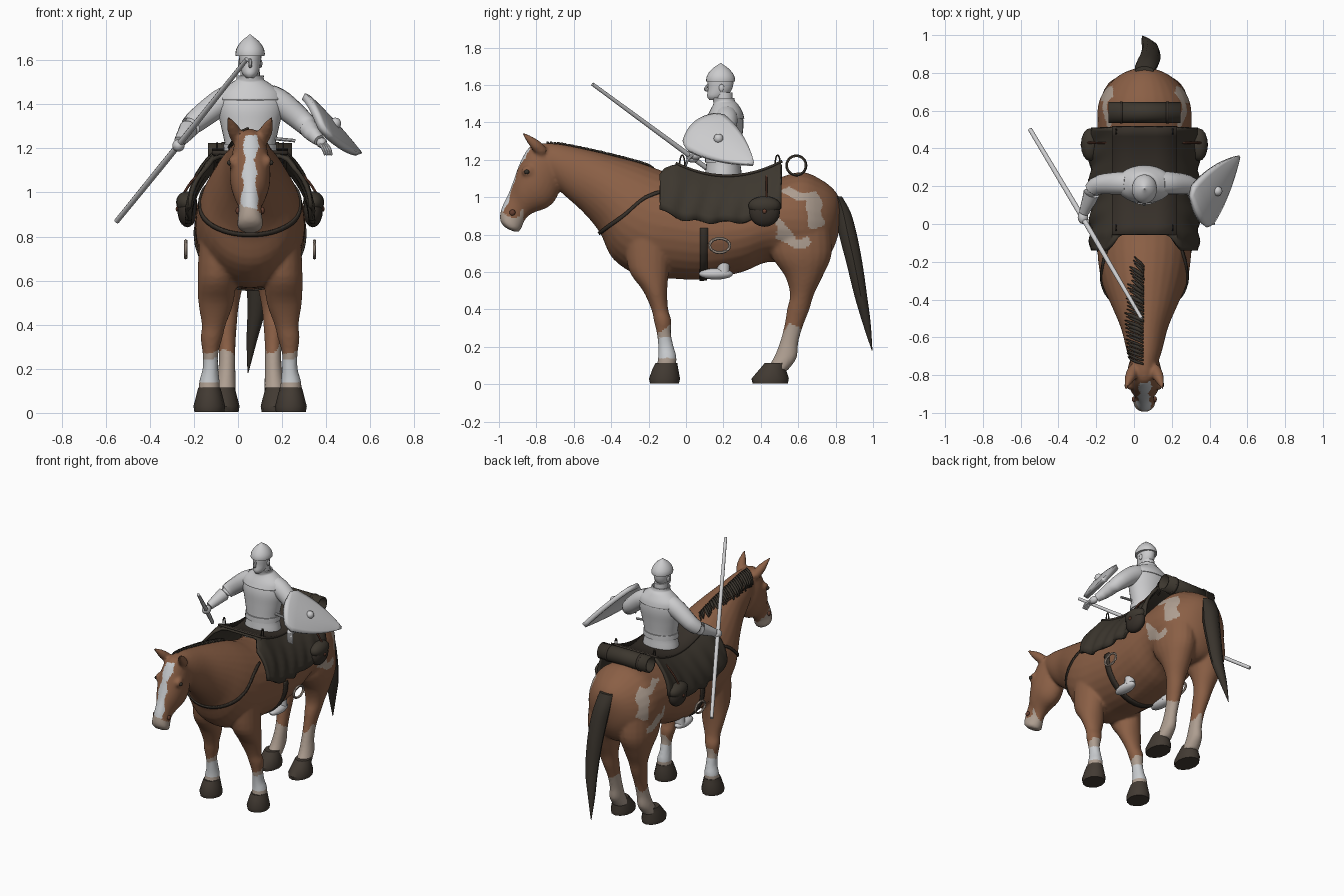
import bpy, bmesh, math, random
from mathutils import Vector as V
from mathutils.bvhtree import BVHTree

random.seed(4)
cube = bpy.data.objects.get("Cube")
if cube:
    bpy.data.objects.remove(cube)
CX = 0.055  # mid plane of horse and rider
SIDES = (("right", -1), ("left", 1))
made = []


def material(name, *rgb):
    m = bpy.data.materials.new(name)
    m.use_nodes = True
    m.diffuse_color = (*rgb, 1)
    m.node_tree.nodes["Principled BSDF"].inputs["Base Color"].default_value = (*rgb, 1)
    return m


BROWN = material("chestnut coat", .256, .115, .06)
CREAM = material("cream patches", .42, .34, .28)
WHITE = material("white markings", .58, .6, .62)
CLOTH = material("dark saddle cloth", .046, .038, .028)
LEATHER = material("dark leather", .038, .03, .023)
HOOF = material("hoof horn", .055, .043, .033)
HAIR = material("dark hair", .04, .033, .025)
GREY = material("pale grey", .6, .6, .61)
RED = material("red brown leather", .13, .05, .03)


def obj(name, bm, mat, thick=0):
    bmesh.ops.recalc_face_normals(bm, faces=bm.faces)
    me = bpy.data.meshes.new(name)
    bm.to_mesh(me)
    bm.free()
    me.materials.append(mat)
    o = bpy.data.objects.new(name, me)
    bpy.context.collection.objects.link(o)
    if thick:
        s = o.modifiers.new("thickness", "SOLIDIFY")
        s.thickness, s.offset = thick, 0
    made.append(o)
    return o


def smooth_rows(rows, sub=4):
    """Catmull-Rom interpolation of equal-length tuples."""
    out = []
    for i in range(len(rows) - 1):
        a, b, c, d = (rows[min(max(i + k, 0), len(rows) - 1)] for k in (-1, 0, 1, 2))
        for t in (j / sub for j in range(sub)):
            out.append([q + .5 * t * (r - p + t * (2*p - 5*q + 4*r - s + t * (3*(q - r) + s - p)))
                        for p, q, r, s in zip(a, b, c, d)])
    return out + [list(rows[-1])]


def grid(name, rows, mat, closed=False, caps=False, thick=0):
    bm = bmesh.new()
    vs = [[bm.verts.new(p) for p in r] for r in rows]
    n = len(vs[0])
    for a, b in zip(vs, vs[1:]):
        for i in range(n if closed else n - 1):
            j = (i + 1) % n
            bm.faces.new((a[i], a[j], b[j], b[i]))
    if caps:
        bm.faces.new(vs[0])
        bm.faces.new(vs[-1])
    return obj(name, bm, mat, thick)


def ellipse(c, u, v, n):
    return [c + u * math.cos(k * math.tau / n) + v * math.sin(k * math.tau / n) for k in range(n)]


def profile(name, secs, mat, n=28):
    """Loft through sections (top y, top z, bottom y, bottom z, half width)."""
    return grid(name, [ellipse(V((CX, (a + c) / 2, (b + d) / 2)), V((w, 0, 0)),
                               V((0, (a - c) / 2, (b - d) / 2)), n)
                       for a, b, c, d, w in smooth_rows(secs)], mat, True, True)


def column(name, secs, mat, n=20, side=1, sub=4, caps=True, thick=0):
    """Loft through level rings (x offset, y, z, x radius, y radius)."""
    return grid(name, [ellipse(V((CX + side * x, y, z)), V((a, 0, 0)), V((0, b, 0)), n)
                       for x, y, z, a, b in smooth_rows(secs, sub)], mat, True, caps, thick)


def tube(name, pts, mat, n=14, sub=4):
    """Round limb through (x, y, z, radius)."""
    rows = smooth_rows(pts, sub)
    rings = []
    for i, r in enumerate(rows):
        d = V(rows[min(i + 1, len(rows) - 1)][:3]) - V(rows[max(i - 1, 0)][:3])
        u = d.cross(V((.3, 1, .2)) if abs(d.normalized().y) < .8 else V((1, 0, 0))).normalized()
        rings.append(ellipse(V(r[:3]), u * r[3], d.cross(u).normalized() * r[3], n))
    return grid(name, rings, mat, True, True)


def ball(name, c, r, mat, n=16):
    bm = bmesh.new()
    bmesh.ops.create_uvsphere(bm, u_segments=n, v_segments=n // 2 + 2, radius=1)
    for v in bm.verts:
        v.co = V(c) + V(v.co[i] * r[i] for i in range(3))
    return obj(name, bm, mat)


# horse body: lofted parts fused into one skin
parts = [profile("trunk", [(.835, .96, .82, .82, .03), (.8, 1.03, .79, .73, .12), (.73, 1.09, .73, .64, .195),
                           (.62, 1.135, .64, .62, .245), (.48, 1.1, .45, .655, .25),
                           (.3, 1.06, .3, .6, .255), (.1, 1.07, .1, .56, .25),
                           (-.05, 1.11, -.08, .565, .25), (-.15, 1.15, -.24, .575, .245),
                           (-.25, 1.185, -.39, .67, .222), (-.4, 1.225, -.46, .81, .175),
                           (-.55, 1.26, -.55, .92, .125), (-.68, 1.285, -.65, 1.01, .095),
                           (-.78, 1.29, -.7, 1.06, .07)], BROWN),
         profile("head", [(-.74, 1.29, -.66, 1.1, .065), (-.83, 1.275, -.69, 1, .086), (-.885, 1.19, -.74, .945, .092),
                          (-.915, 1.11, -.82, .915, .077), (-.945, 1.03, -.86, .88, .054),
                          (-.985, .945, -.875, .845, .054), (-.995, .88, -.895, .815, .058),
                          (-.97, .84, -.93, .82, .03)], BROWN)]
for label, s in SIDES:
    parts += [column("foreleg", [(.14, -.2, .82, .09, .13), (.15, -.2, .62, .088, .11), (.155, -.165, .5, .08, .065),
                                 (.165, -.14, .4, .055, .045), (.175, -.125, .34, .05, .047),
                                 (.18, -.118, .27, .036, .038), (.18, -.107, .2, .036, .042),
                                 (.185, -.1, .14, .047, .05), (.185, -.11, .07, .05, .052)], BROWN, side=s),
              column("hindleg", [(.11, .6, .88, .12, .17), (.12, .615, .7, .115, .165), (.12, .63, .58, .088, .102),
                                 (.115, .62, .48, .063, .064), (.11, .6, .4, .05, .06), (.105, .575, .31, .039, .05),
                                 (.105, .55, .22, .038, .05), (.11, .53, .14, .045, .062),
                                 (.115, .48, .07, .05, .06)], BROWN, side=s),
              ball("brow", (CX + s*.078, -.845, 1.14), (.02, .035, .03), BROWN),
              tube("ear", [(CX + s*.055, -.765, 1.24, .03), (CX + s*.075, -.81, 1.285, .029),
                           (CX + s*.1, -.875, 1.345, .005)], BROWN)]
bm = bmesh.new()
for p in parts:
    bm.from_mesh(p.data)
    made.remove(p)
    bpy.data.objects.remove(p)
horse = obj("horse_body", bm, BROWN)
rm = horse.modifiers.new("fuse", "REMESH")
rm.mode, rm.voxel_size = "VOXEL", .0095
sm = horse.modifiers.new("soften", "SMOOTH")
sm.factor, sm.iterations = .5, 6
bpy.context.view_layer.update()
skin = bpy.data.meshes.new_from_object(horse.evaluated_get(bpy.context.evaluated_depsgraph_get()))
horse.modifiers.clear()
horse.data = skin
skin.materials.clear()
for m in (BROWN, CREAM, WHITE):
    skin.materials.append(m)


def coat(c, n):
    """Material slot for a spot on the coat: 0 brown, 1 cream, 2 white."""
    dx, y, z = abs(c.x - CX), c.y, c.z
    wob = .02 * math.sin(31 * y + 17 * c.x) + .015 * math.sin(47 * z + 20 * y)
    if y < -.8 and z > .7:
        if z < .925 + wob and y < -.87:
            return 1
        return 2 if dx < .034 + wob * .4 and n.y < -.3 and z < 1.26 else 0
    if z < .29 + wob:
        return 2 if y < .2 and .14 < z < .24 + wob else 1
    if y > .45 and dx > .165 + wob * .5:
        for cy, cz, ry, rz in ((.7, .93, .06, .12), (.6, 1.02, .1, .035), (.58, .77, .08, .04), (.52, .82, .03, .04)):
            if math.hypot((y - cy + wob) / ry, (z - cz - wob) / rz) < 1:
                return 1
    return 0


for f in skin.polygons:
    f.material_index = coat(f.center, f.normal)
tree = BVHTree.FromPolygons([v.co for v in skin.vertices], [f.vertices for f in skin.polygons])


def snap(p, off=.006):
    loc, n, _, _ = tree.find_nearest(V(p))
    return loc + n * off


def strap(name, pts, wide, off):
    """Flat band lying on the coat."""
    w = V(wide) / 2
    rows = [V(p) for p in smooth_rows(pts, 5)]
    return grid(name, [[snap(p - w, off), snap(p, off), snap(p + w, off)] for p in rows], LEATHER, thick=.01)


# hooves, eyes and bit
for label, s in SIDES:
    for end, x, top, low, r in (("front", .185, -.105, -.115, .083), ("hind", .12, .48, .45, .1)):
        column(f"{end}_{label}_hoof", [(x, top, .115, .05, .058), (x, (top + low) / 2, .085, .058, .068),
                                       (x, low, .03, .072, r), (x, low, .005, .068, r - .006)], HOOF, 12, s, 1)
    ball(f"{label}_eye", snap((CX + s*.13, -.86, 1.128), 0), (.01, .014, .012), HAIR)
    ball(f"{label}_bit", snap((CX + s*.09, -.93, .92), .004), (.01, .016, .016), RED)

# tail and mane
column("tail", [(0, .812, 1.005, .05, .022), (.01, .84, .92, .058, .042), (.025, .866, .8, .058, .05),
                (.032, .9, .65, .052, .045), (.03, .933, .48, .042, .036), (.008, .965, .33, .024, .023),
                (-.01, .995, .18, .002, .002)], HAIR, 10)
bm = bmesh.new()
for i in range(29):
    y = -.18 - i * .02
    reach = random.uniform(.05, .09) + .0015 * i
    pts = [snap((CX - .01 - reach * t, y + .03 * t, 1.32 - .1 * t), .006) for t in (0, .35, .7, 1)]
    wide = random.uniform(.006, .012)
    rows = [[bm.verts.new(p + V((0, k * w * wide, 0))) for k in (-1, 1)] for p, w in zip(pts, (.7, 1, .8, .2))]
    for a, b in zip(rows, rows[1:]):
        bm.faces.new((a[0], a[1], b[1], b[0]))
obj("mane", bm, HAIR, .01)

# harness straps
half = [(.24, -.1, 1.07), (.23, -.22, 1.0), (.2, -.33, .9), (.12, -.43, .83)]
strap("breast_strap", [(CX - x, y, z) for x, y, z in half] + [(CX, -.46, .81)]
      + [(CX + x, y, z) for x, y, z in half[::-1]], (0, 0, .022), .004)
strap("girth", [(CX + .29 * math.sin(a), .095, .84 - .32 * math.cos(a))
                for a in (k * math.pi / 12 - math.pi / 2 for k in range(13))], (0, .042, 0), .002)

# saddle cloth with hanging flaps, and seat panel above it
rows = []
for i in range(41):
    t = i / 40
    row = []
    for k in range(-12, 13):
        u, sgn = abs(k) / 12, (k > 0) - (k < 0)
        front = -.05 - .09 * min(1, max(0, (u - .3) * 6))
        y = front + (.51 - front) * t
        top = 1.1 + .9 * (y - .22) ** 2 * (y > -.06) + .07 * (y <= -.06) - .03 * max(0, -.05 - y) / .09
        low = .865 + .07 * abs(2 * t - 1) ** 3 + .008 * math.sin(26 * t)
        drop = max(0, (u - .42) / .58)
        x = .17 * min(1, u / .42) + .11 * math.sin(drop * math.pi / 2)
        x += .007 * drop * math.sin(38 * t + 5 * drop)
        row.append((CX + sgn * x, y, top + (low - top) * drop ** 1.1))
    rows.append(row)
grid("saddle_cloth", rows, CLOTH, thick=.018)
grid("saddle_seat", [[(CX + x, y, 1.115 + .9 * (y - .22) ** 2) for x in (-.172, -.06, .06, .172)]
                     for y in (-.055 + .0475 * k for k in range(13))], LEATHER, thick=.014)

# bedroll behind the saddle
for name, a, b, r in (("bedroll", -.19, .19, .05), ("bedroll_strap_right", -.13, -.115, .054),
                      ("bedroll_strap_left", .115, .13, .054)):
    grid(name, [ellipse(V((CX + x, .59, 1.17)), V((0, r, 0)), V((0, 0, r)), 24) for x in (a, b)],
         CLOTH if name == "bedroll" else LEATHER, True, thick=.01)


def loop(name, c, u, v, r, mat):
    """Thin closed wire ring spanned by u and v."""
    pts = ellipse(V(c), V(u), V(v), 20)
    tube(name, [(*p, r) for p in pts + pts[:1]], mat, 6, 1)


# pouches, stirrups, saddle loops and the rider's feet
for label, s in SIDES:
    x = CX + s * .285
    ball(f"{label}_pouch", (x, .42, .92), (.045, .083, .078), LEATHER)
    ball(f"{label}_pouch_flap", (x + s*.003, .42, .955), (.048, .087, .05), CLOTH)
    tube(f"{label}_pouch_strap", [(CX + s*.19, .43, 1.12, .006), (CX + s*.265, .43, 1.05, .006),
                                  (x + s*.03, .43, .97, .006)], RED, 6)
    ball(f"{label}_buckle", (x + s*.045, .42, .925), (.008, .012, .012), RED, 8)
    loop(f"{label}_stirrup", (CX + s*.292, .18, .742), (0, .054, 0), (0, 0, .038), .008, CREAM)
    for end, y in (("front", -.02), ("rear", .49)):
        loop(f"{label}_{end}_saddle_loop", (CX + s*.15, y, 1.18), (0, .013, 0), (0, 0, .045), .004, LEATHER)
    ball(f"{label}_foot", (CX + s*.15, .16, .59), (.038, .092, .03), GREY)
    tube(f"{label}_ankle", [(CX + s*.15, .2, .59, .034), (CX + s*.14, .2, .68, .036)], GREY, 12)

# rider torso, mantle, head and helmet
column("rider_torso", [(0, .2, 1.02, .13, .1), (0, .2, 1.12, .125, .098), (0, .2, 1.2, .113, .09),
                       (0, .205, 1.3, .132, .093), (0, .21, 1.38, .15, .097), (0, .215, 1.44, .142, .087),
                       (0, .215, 1.485, .09, .065), (0, .21, 1.51, .05, .045)], GREY, 28)
column("rider_belt", [(0, .2, 1.185, .121, .098), (0, .2, 1.22, .12, .097)], GREY, 28, sub=1)
column("rider_mantle", [(0, .21, 1.42, .147, .098), (0, .213, 1.455, .135, .085), (0, .212, 1.495, .082, .063),
                        (0, .205, 1.51, .06, .055), (0, .2, 1.53, .058, .054)], GREY, 28, caps=False, thick=.008)
column("rider_neck", [(0, .205, 1.48, .047, .046), (0, .2, 1.56, .043, .048)], GREY)
column("rider_head", [(0, .155, 1.52, .018, .03), (0, .165, 1.54, .036, .052), (0, .182, 1.58, .047, .065),
                      (0, .185, 1.63, .051, .068), (0, .185, 1.66, .04, .05)], GREY)
tube("rider_nose", [(CX, .12, 1.605, .006), (CX, .105, 1.578, .01), (CX, .118, 1.57, .005)], GREY, 8)
for label, s in SIDES:
    ball(f"rider_{label}_ear", (CX + s*.049, .19, 1.585), (.007, .014, .02), GREY, 10)
column("helmet", [(0, .185, 1.62, .066, .077), (0, .185, 1.64, .066, .076), (0, .185, 1.665, .056, .064),
                  (0, .185, 1.69, .036, .041), (0, .185, 1.71, .01, .012), (0, .185, 1.717, .003, .003)],
       GREY, 24, sub=2)

# arms and hands
tube("right_arm", [(-.03, .215, 1.43, .062), (-.09, .215, 1.4, .06), (-.2, .2, 1.315, .05),
                   (-.24, .12, 1.265, .037), (-.265, .06, 1.23, .026)], GREY)
tube("left_arm", [(.14, .215, 1.43, .062), (.2, .215, 1.4, .06), (.3, .2, 1.315, .05),
                  (.34, .12, 1.265, .037), (.37, .07, 1.235, .026)], GREY)
ball("right_hand", (-.27, .035, 1.213), (.028, .035, .028), GREY)
ball("left_hand", (.38, .05, 1.225), (.024, .034, .024), GREY)
for k in range(4):
    tube(f"left_finger_{k + 1}", [(.37 + .008*k, .035, 1.225, .009), (.385 + .01*k, .01, 1.2, .008),
                                  (.395 + .01*k, 0, 1.17, .005)], GREY, 8)

# lance and sword guard at the belt
tube("lance", [(.04, -.5, 1.605, .01), (-.27, .03, 1.215, .014), (-.55, .5, .87, .012)], GREY, 10)
tube("sword_guard", [(.16, .18, 1.245, .008), (.26, .18, 1.235, .008)], GREY, 8)

# thick kite shield with boss
mid, along, across = V((.335, .07, 1.365)), V((.212, .288, -.19)), V((.047, -.096, -.085))
out = across.cross(along).normalized()
out = out if out.x > 0 else -out
rows = []
for i in range(17):
    t = i / 16
    w = (1 - t ** 2) * min(1.03, .8 + 2 * t) + .03
    rows.append([mid + along * (t - .08 * (1 - t) * (1 - (k / 6) ** 2)) + across * (w * k / 6)
                 + out * (.022 * w * (1 - (k / 6) ** 2)) for k in range(-6, 7)])
grid("shield", rows, GREY, thick=.032)
ball("shield_boss", mid + along * .38 + out * .034, (.026, .026, .026), GREY)

# smooth shading with crisp edges
bpy.ops.object.select_all(action="DESELECT")
for o in made:
    o.select_set(True)
bpy.context.view_layer.objects.active = horse
bpy.ops.object.shade_smooth_by_angle(angle=math.radians(40))
